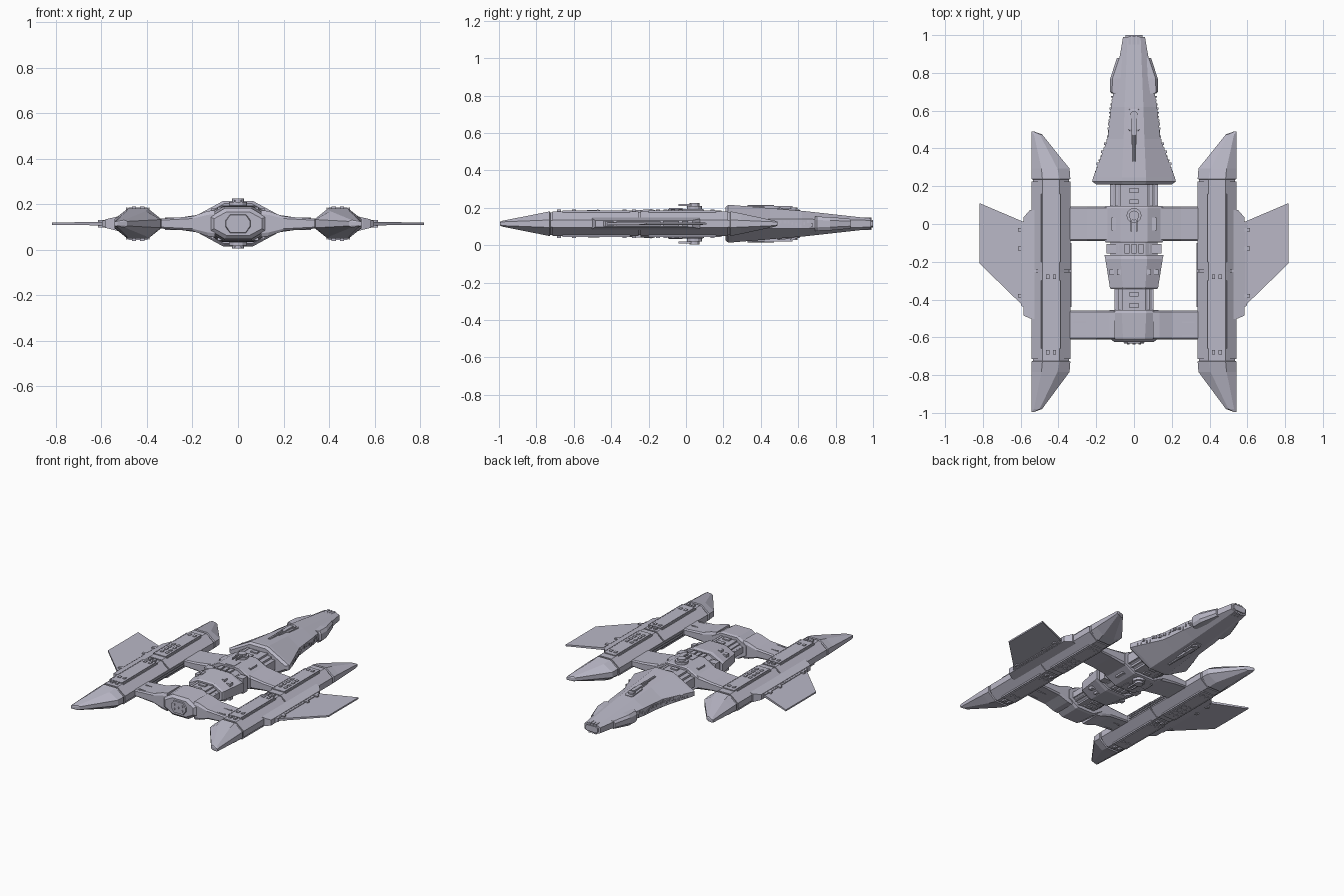
import bpy, bmesh, random
from mathutils import Vector

cube = bpy.data.objects.get("Cube")
if cube:
    bpy.data.objects.remove(cube)
random.seed(4)
MID = 0.115  # height of the horizontal symmetry plane

hull = bpy.data.materials.new("lavender grey hull")
hull.use_nodes = True
colour = (0.49, 0.48, 0.57, 1)
hull.diffuse_color = colour
hull.node_tree.nodes["Principled BSDF"].inputs["Base Color"].default_value = colour


def finish(name, bm, mirror=""):
    """Turn a bmesh into an object, mirrored over x and/or the mid plane."""
    bmesh.ops.recalc_face_normals(bm, faces=bm.faces)
    mesh = bpy.data.meshes.new(name)
    bm.to_mesh(mesh)
    bm.free()
    mesh.materials.append(hull)
    ob = bpy.data.objects.new(name, mesh)
    ob.location.z = MID
    bpy.context.collection.objects.link(ob)
    if mirror:
        mod = ob.modifiers.new("mirror", "MIRROR")
        mod.use_axis = ["x" in mirror, False, "z" in mirror]
        mod.use_clip = False
        mod.use_mirror_merge = False
    return ob


def loft(name, rings, mirror=""):
    """Skin a run of rings that all have the same number of points."""
    bm = bmesh.new()
    loops = [[bm.verts.new(p) for p in ring] for ring in rings]
    n = len(loops[0])
    for a, b in zip(loops, loops[1:]):
        for i in range(n):
            j = (i + 1) % n
            bm.faces.new((a[i], a[j], b[j], b[i]))
    bm.faces.new(loops[0])
    bm.faces.new(loops[-1])
    return finish(name, bm, mirror)


def octagon(y, x0, x1, a0, a1, h, s):
    """Eight sided section: sides x0..x1, flat top a0..a1, half heights h and s."""
    half = [(x0, s), (a0, h), (a1, h), (x1, s)]
    return [(x, y, z) for x, z in half] + [(x, y, -z) for x, z in reversed(half)]


def core(name, stations):
    return loft(name, [octagon(y, -w, w, -a, a, h, s) for y, w, a, h, s in stations])


def add_box(bm, x, y, z):
    """Box from three (low, high) ranges."""
    v = [bm.verts.new((i, j, k)) for i in x for j in y for k in z]
    for f in ((0, 1, 3, 2), (4, 6, 7, 5), (0, 4, 5, 1), (2, 3, 7, 6), (0, 2, 6, 4), (1, 5, 7, 3)):
        bm.faces.new([v[i] for i in f])


def boxes(name, ranges, mirror="z"):
    bm = bmesh.new()
    for r in ranges:
        add_box(bm, *r)
    return finish(name, bm, mirror)


def cylinder(name, x, y, z, radius, depth, axis="Z", sides=12, mirror=""):
    bm = bmesh.new()
    bmesh.ops.create_cone(bm, cap_ends=True, segments=sides, radius1=radius,
                          radius2=radius, depth=depth)
    if axis == "Y":
        for v in bm.verts:
            v.co = Vector((v.co.x, v.co.z, v.co.y))
    bmesh.ops.translate(bm, verts=bm.verts, vec=(x, y, z))
    return finish(name, bm, mirror)


# Forward hull wedge with a stepped rear rim
core("nose_hull", [(0.21, 0.2, 0.06, 0.088, 0.012), (0.225, 0.222, 0.065, 0.1, 0.015),
                   (0.245, 0.217, 0.064, 0.1, 0.015), (0.45, 0.14, 0.055, 0.083, 0.025),
                   (0.62, 0.122, 0.05, 0.069, 0.025), (0.99, 0.058, 0.035, 0.028, 0.018)])
core("nose_tip", [(0.985, 0.045, 0.03, 0.02, 0.012), (1.0, 0.045, 0.03, 0.02, 0.012)])
boxes("nose_tip_vents", [((x - 0.007, x + 0.007), (0.95, 0.993), (0.015, 0.033))
                         for x in (-0.022, 0, 0.022)])

# Side armour and small machinery along the nose edges
loft("nose_side_armour", [octagon(y, 0.04, w, 0.05, w - 0.012, h, h * 0.5) for y, w, h in
                          ((0.69, 0.118, 0.038), (0.7, 0.128, 0.038), (0.77, 0.126, 0.036),
                           (0.88, 0.09, 0.026))], "x")
edge_bits = []
for i in range(20):
    y = 0.27 + i * 0.021
    w = 0.222 - (y - 0.225) * 0.36 if y < 0.45 else 0.14 - (y - 0.45) * 0.11
    z = random.uniform(-0.012, 0.012)
    edge_bits.append(((w - 0.03, w + random.uniform(0, 0.009)),
                      (y, y + random.uniform(0.007, 0.017)), (z - 0.008, z + 0.008)))
boxes("nose_edge_machinery", edge_bits, "x")

# Long gun on the nose, above and below
loft("gun_base", [octagon(y, -w, w, -w + 0.008, w - 0.008, h, 0.04) for y, w, h in
                  ((0.49, 0.027, 0.083), (0.5, 0.036, 0.086), (0.6, 0.036, 0.077),
                   (0.61, 0.028, 0.074))])
cylinder("gun_pivot", 0, 0.575, 0.075, 0.022, 0.024, mirror="z")
boxes("gun_body", [((-0.013, 0.013), (0.42, 0.57), (0.07, 0.094))])
cylinder("gun_barrel", 0, 0.4, 0.093, 0.008, 0.14, "Y", 8, "z")

# Ribbed necks, with ribs wrapping the narrower spine
core("front_neck", [(0.08, 0.12, 0.06, 0.062, 0.022), (0.22, 0.12, 0.06, 0.062, 0.022)])
core("rear_neck", [(-0.47, 0.095, 0.05, 0.05, 0.02), (-0.33, 0.095, 0.05, 0.05, 0.02)])
for name, y0, y1, w, h in (("front", 0.08, 0.22, 0.12, 0.062), ("rear", -0.47, -0.33, 0.095, 0.05)):
    ribs = []
    for x in (-1, -0.78, -0.56, 0.56, 0.78, 1):
        top = h + 0.007 - max(0, abs(x) - 0.5) * 0.075
        ribs.append(((x * w - 0.008, x * w + 0.008), (y0, y1), (0, top)))
    boxes(name + "_neck_ribs", ribs)
    m = (y0 + y1) / 2
    boxes(name + "_neck_hatches", [((-0.024, 0.024), (y, y + 0.026), (0, h + 0.008))
                                   for y in (m - 0.045, m + 0.015)])

# Central body, drive collar and tapered engine section
core("middle_body", [(-0.097, 0.15, 0.07, 0.078, 0.034), (-0.09, 0.155, 0.072, 0.08, 0.036),
                     (0.085, 0.155, 0.072, 0.08, 0.036), (0.095, 0.15, 0.07, 0.076, 0.034)])
core("drive_collar", [(-0.165, 0.125, 0.06, 0.062, 0.025), (-0.09, 0.125, 0.06, 0.062, 0.025)])
boxes("collar_blocks", [((x - 0.013, x + 0.013), (-0.155, -0.107),
                         (0, 0.072 if abs(x) < 0.07 else 0.05))
                        for x in [i * 0.036 for i in range(-3, 4)] + [-0.132, 0.132]])
core("engine_section", [(-0.345, 0.122, 0.055, 0.06, 0.025), (-0.335, 0.128, 0.06, 0.067, 0.028),
                        (-0.185, 0.152, 0.07, 0.078, 0.032), (-0.165, 0.156, 0.065, 0.072, 0.03)])
boxes("body_panels", [((0.073, 0.118), (-0.035, 0.035), (0, 0.067)),
                      ((0.105, 0.13), (-0.27, -0.24), (0, 0.056)),
                      ((0.07, 0.09), (-0.27, -0.24), (0, 0.073)),
                      ((0.0, 0.035), (-0.09, -0.02), (0, 0.083))], "xz")

# Turret on the middle body, above and below
cylinder("turret_ring", 0, 0.045, 0.085, 0.04, 0.022, mirror="z")
cylinder("turret_dome", 0, 0.045, 0.095, 0.026, 0.03, mirror="z")
boxes("turret_barrels", [((x - 0.004, x + 0.004), (-0.04, 0.045), (0.095, 0.105))
                         for x in (-0.014, 0.014)])

# Stern block with engine face
core("stern_block", [(-0.625, 0.105, 0.05, 0.052, 0.022), (-0.61, 0.122, 0.058, 0.068, 0.03),
                     (-0.47, 0.135, 0.065, 0.075, 0.035), (-0.455, 0.128, 0.06, 0.07, 0.03)])
core("stern_plate", [(-0.632, 0.052, 0.034, 0.038, 0.012), (-0.62, 0.058, 0.036, 0.042, 0.014)])
for x, z in ((0, 0), (0.03, 0.015), (-0.03, 0.015), (0.03, -0.015), (-0.03, -0.015)):
    cylinder("stern_thruster", x, -0.633, z, 0.007, 0.01, "Y", 8)


# Tapered cross arms joining the core to the side hulls
def arm(name, y0, y1, stations):
    rings = []
    for x, h in stations:
        half = [(y0, h * 0.7), (y0 + 0.008, h), (y1 - 0.008, h), (y1, h * 0.7)]
        rings.append([(x, y, z) for y, z in half] + [(x, y, -z) for y, z in reversed(half)])
    loft(name, rings, "x")


arm("front_arm", -0.09, 0.092, [(0.1, 0.05), (0.155, 0.042), (0.25, 0.028), (0.36, 0.02)])
arm("rear_arm", -0.612, -0.458, [(0.1, 0.06), (0.135, 0.055), (0.2, 0.032), (0.36, 0.02)])
boxes("rear_arm_ridges", [((0.15, 0.32), (y, y + 0.008), (0, 0.028)) for y in (-0.595, -0.525)], "xz")

# Side hulls: long faceted bodies with seams and pointed ends
IN, OUT = 0.337, 0.543


def section(y, k=0.0):
    return octagon(y, IN + k, OUT - k, 0.395, 0.485, 0.066 - k, 0.02 - k * 0.5)


rings = []
for y0, y1 in ((-0.715, -0.253), (-0.243, 0.225)):
    rings += [section(y0, 0.007), section(y0), section(y1), section(y1, 0.007)]
loft("side_hull", rings, "x")
for name, base, side, tip in (("fore", 0.223, 1, 0.49), ("aft", -0.713, -1, -0.995)):
    first = base + side * 0.012
    shoulder = base + side * 0.07
    near = tip - side * 0.015
    loft(name + "_cone", [section(base, 0.007), section(first, 0.007), section(first + side * 0.004),
                          octagon(shoulder, IN + 0.004, OUT, 0.405, 0.49, 0.055, 0.018),
                          octagon(near, 0.487, OUT, 0.5, 0.53, 0.016, 0.01),
                          octagon(tip, 0.53, OUT, 0.533, 0.54, 0.01, 0.006)], "x")

# Raised top plates, rails and hatches on the side hulls
boxes("hull_top_plates", [((0.398, 0.482), (y, y + d), (0.05, 0.072))
                          for y, d in ((-0.66, 0.36), (-0.2, 0.38))], "xz")
boxes("hull_rails", [((x, x + 0.006), (y, y + 0.36), (0.05, 0.07))
                     for x in (0.388, 0.486) for y in (-0.66, -0.2)], "xz")
boxes("hull_hatches", [((x, x + 0.018), (y, y + 0.022), (0.06, 0.076))
                       for x in (0.412, 0.448)
                       for y in (-0.69, -0.61, -0.34, -0.29, -0.16, -0.12, -0.08, -0.04, 0.13)], "xz")
boxes("inner_side_ribs", [((IN - 0.006, 0.36), (y, y + 0.17), (z, z + 0.008))
                          for y in (-0.44, -0.27) for z in (-0.012, 0.004)], "x")


# Plan shaped pods and fins outside the side hulls
def slab(name, outline, inner, outer):
    """Flat plan outline whose half thickness eases from inner to outer."""
    xs = [x for x, y in outline]
    lo, hi = min(xs), max(xs)
    rings = []
    for sign in (1, -1):
        rings.append([(x, y, sign * (inner + (outer - inner) * (x - lo) / (hi - lo)))
                      for x, y in outline])
    loft(name, rings, "x")


slab("fin_pod", [(0.52, 0.075), (0.55, 0.075), (0.585, 0.035), (0.585, -0.485),
                 (0.55, -0.5), (0.52, -0.505)], 0.034, 0.018)
slab("fin_root", [(0.575, 0.01), (0.598, 0.01), (0.598, -0.43), (0.575, -0.45)], 0.018, 0.012)
slab("fin", [(0.57, 0.005), (0.817, 0.11), (0.817, -0.21), (0.57, -0.45)], 0.008, 0.005)
boxes("pod_bars", [((0.55, 0.59), (-0.42, -0.02), (z, z + 0.006)) for z in (-0.015, -0.003, 0.009)], "x")
boxes("fin_brackets", [((0.575, 0.615), (y, y + 0.02), (-0.016, 0.016))
                       for y in (-0.39, -0.14, -0.04)], "x")
